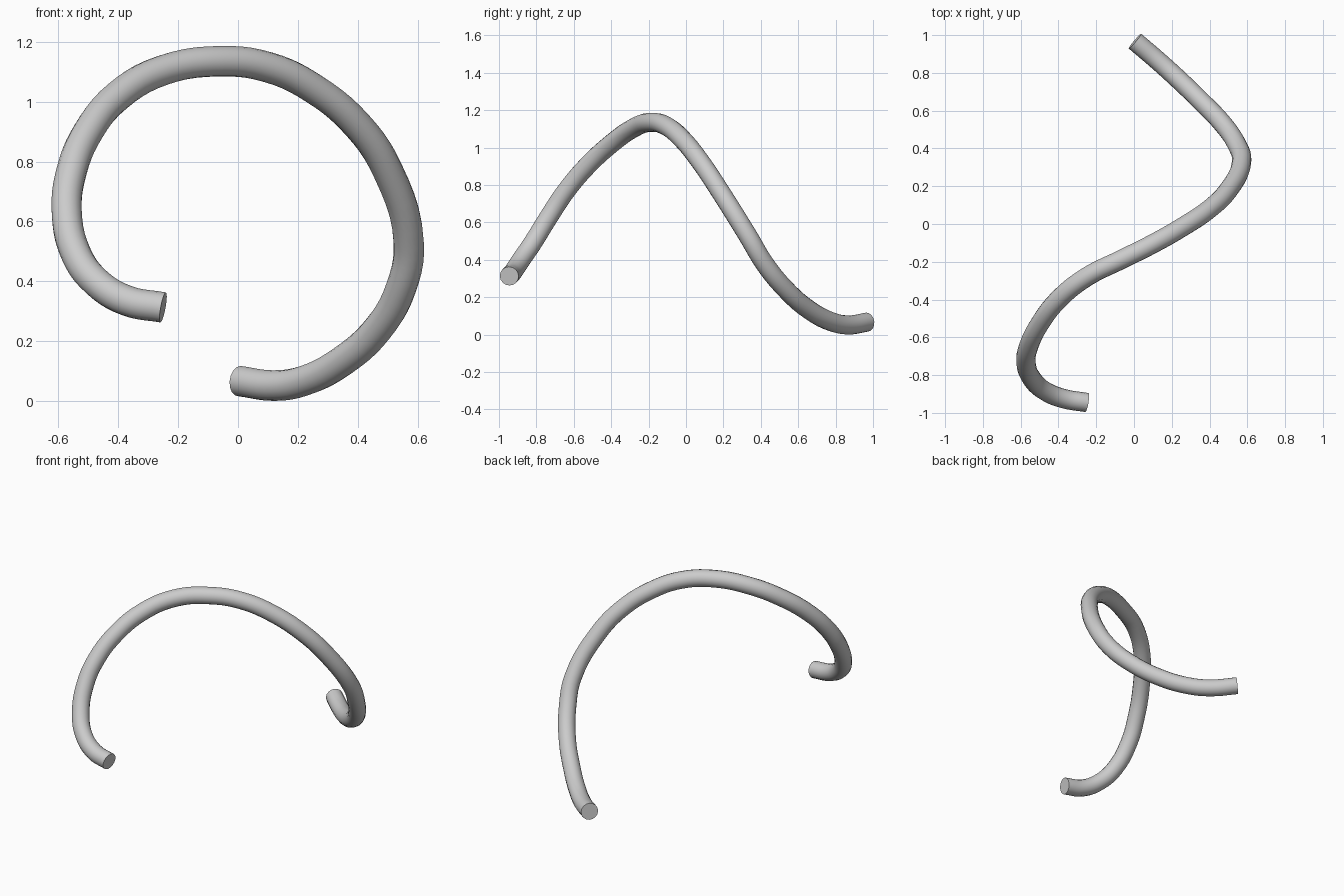
import bpy
from mathutils import Vector

if "Cube" in bpy.data.objects:
    bpy.data.objects.remove(bpy.data.objects["Cube"])

# Centreline of the bent rod
path = [
    (-0.25, -0.945, 0.313), (-0.37, -0.925, 0.335), (-0.47, -0.885, 0.395),
    (-0.54, -0.82, 0.49), (-0.572, -0.73, 0.635), (-0.555, -0.64, 0.77),
    (-0.50, -0.53, 0.90), (-0.40, -0.40, 1.02), (-0.25, -0.28, 1.105),
    (-0.06, -0.185, 1.135), (0.10, -0.105, 1.115), (0.25, -0.02, 1.045),
    (0.40, 0.08, 0.92), (0.50, 0.18, 0.77), (0.57, 0.33, 0.53),
    (0.545, 0.42, 0.38), (0.47, 0.53, 0.245), (0.35, 0.655, 0.135),
    (0.22, 0.78, 0.068), (0.12, 0.87, 0.052), (0.005, 0.968, 0.067),
]

# Round rod swept along a smooth curve with flat end caps
curve = bpy.data.curves.new("curved_rod", "CURVE")
curve.dimensions = "3D"
curve.resolution_u = 5
curve.bevel_depth = 0.051
curve.bevel_resolution = 6
curve.use_fill_caps = True
spline = curve.splines.new("BEZIER")
spline.bezier_points.add(len(path) - 1)
for point, co in zip(spline.bezier_points, path):
    point.co = Vector(co)
    point.handle_left_type = point.handle_right_type = "AUTO"

rod = bpy.data.objects.new("curved_rod", curve)
bpy.context.collection.objects.link(rod)
bpy.context.view_layer.objects.active = rod
rod.select_set(True)
bpy.ops.object.convert(target="MESH")
bpy.ops.object.shade_smooth_by_angle()
